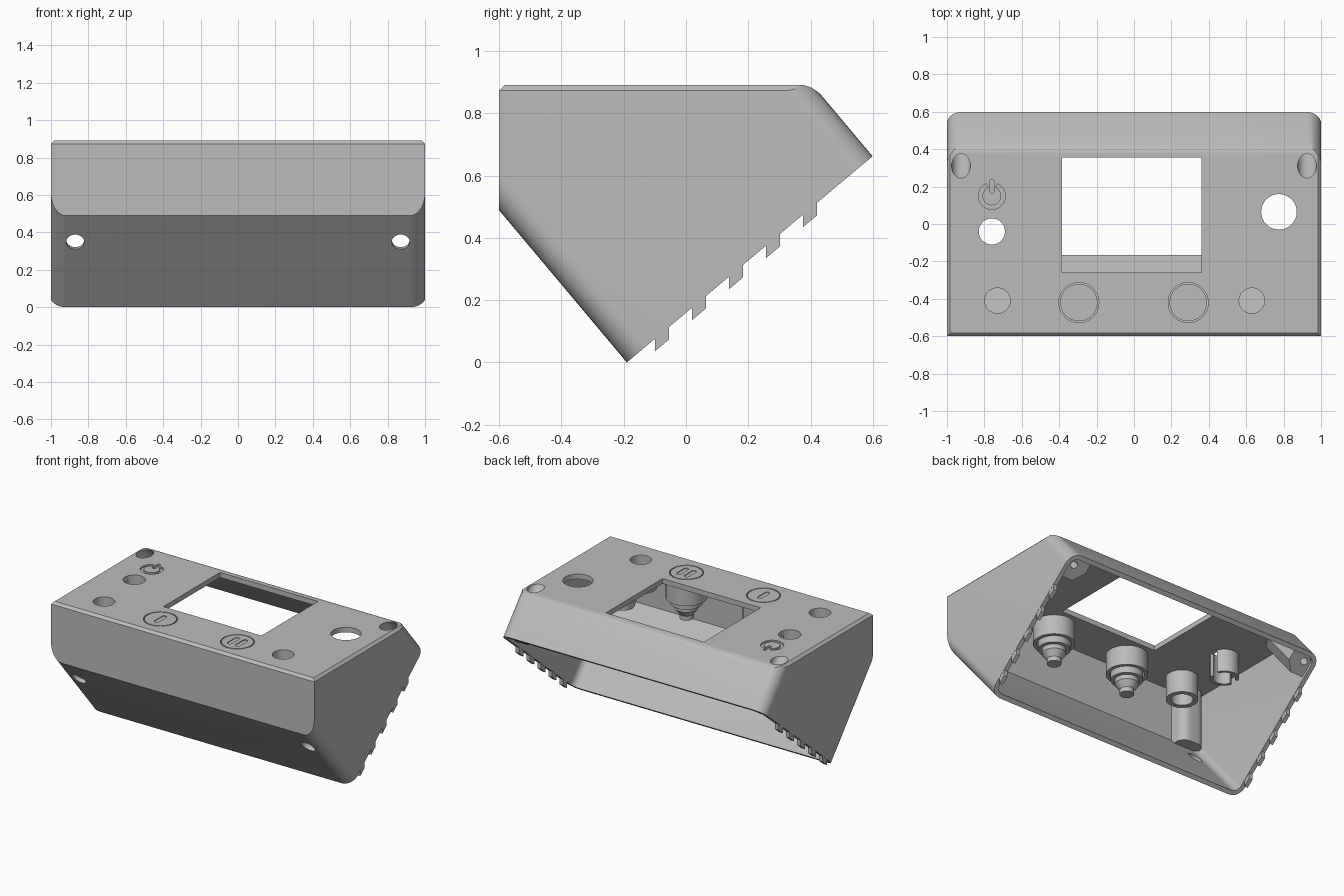
import bpy, bmesh, math
from mathutils import Matrix, Vector

old = bpy.data.objects.get("Cube")
if old:
    bpy.data.objects.remove(old, do_unlink=True)

grey = bpy.data.materials.new("light_grey_plastic")
colour = (0.5, 0.5, 0.5, 1)
grey.use_nodes = True
grey.diffuse_color = colour
grey.node_tree.nodes["Principled BSDF"].inputs["Base Color"].default_value = colour

# Tilted frame: y runs along the open base, z is square to it
TILT = Matrix.Translation((0, -0.19, 0)) @ Matrix.Rotation(math.radians(40), 4, 'X')
LEN, TOP, FRONT = 1.03, 0.89, -0.6
FLAT = Matrix.Identity(4)


def finish(bm, name):
    bmesh.ops.recalc_face_normals(bm, faces=bm.faces)
    mesh = bpy.data.meshes.new(name)
    bm.to_mesh(mesh)
    bm.free()
    mesh.materials.append(grey)
    ob = bpy.data.objects.new(name, mesh)
    bpy.context.collection.objects.link(ob)
    return ob


def prism(name, outline, low, high, matrix=FLAT, planes=()):
    """Extrude an outline, then trim it by (point, outward normal) planes."""
    bm = bmesh.new()
    face = bm.faces.new([bm.verts.new((x, y, low)) for x, y in outline])
    top = bmesh.ops.extrude_face_region(bm, geom=[face])["geom"]
    moved = [v for v in top if isinstance(v, bmesh.types.BMVert)]
    bmesh.ops.translate(bm, vec=(0, 0, high - low), verts=moved)
    bm.transform(matrix)
    for point, normal in planes:
        geom = bm.verts[:] + bm.edges[:] + bm.faces[:]
        cut = bmesh.ops.bisect_plane(bm, geom=geom, plane_co=point, plane_no=Vector(normal).normalized(),
                                     clear_outer=True)["geom_cut"]
        bmesh.ops.holes_fill(bm, edges=[e for e in cut if isinstance(e, bmesh.types.BMEdge)])
    return finish(bm, name)


def arc(x, y, r, start=0, end=360, steps=40):
    return [(x + r * math.cos(math.radians(start + (end - start) * i / steps)),
             y + r * math.sin(math.radians(start + (end - start) * i / steps)))
            for i in range(steps + (end - start < 360))]


def rounded(x0, x1, y0, y1, r, steps=8):
    pts = []
    for i, (x, y) in enumerate([(x1 - r, y1 - r), (x0 + r, y1 - r), (x0 + r, y0 + r), (x1 - r, y0 + r)]):
        pts += arc(x, y, r, 90 * i, 90 * i + 90, steps)
    return pts


def rect(x0, x1, y0, y1):
    return [(x0, y0), (x1, y0), (x1, y1), (x0, y1)]


def lathe(name, x, y, profile, steps=40):
    """Spin a closed (radius, z) profile round a vertical axis."""
    bm = bmesh.new()
    verts = [bm.verts.new((x + r, y, z)) for r, z in profile]
    edges = [bm.edges.new((v, verts[(i + 1) % len(verts)])) for i, v in enumerate(verts)]
    bmesh.ops.spin(bm, geom=verts + edges, cent=(x, y, 0), axis=(0, 0, 1), angle=math.tau,
                   steps=steps, use_duplicate=False)
    bmesh.ops.remove_doubles(bm, verts=bm.verts, dist=0.0001)
    return finish(bm, name)


def combine(ob, tools, operation='DIFFERENCE'):
    for tool in tools:
        mod = ob.modifiers.new("cut", 'BOOLEAN')
        mod.object, mod.operation, mod.solver = tool, operation, 'EXACT'
    bpy.context.view_layer.update()
    graph = bpy.context.evaluated_depsgraph_get()
    mesh = bpy.data.meshes.new_from_object(ob.evaluated_get(graph))
    ob.modifiers.clear()
    ob.data = mesh
    for tool in tools:
        bpy.data.objects.remove(tool, do_unlink=True)


# Outer shell with trimmed top, front and chamfered edges
shell = prism("enclosure_shell", rounded(-1, 1, 0, LEN, 0.08), 0, 1.4, TILT, [
    ((0, 0, TOP), (0, 0, 1)), ((0, FRONT, 0), (0, -1, 0)),
    ((0, FRONT, TOP - 0.017), (0, -1, 1)),
    ((1, 0, TOP - 0.017), (1, 0, 1)), ((-1, 0, TOP - 0.017), (-1, 0, 1)),
    ((0, 0.38, TOP), (0, 0.3, 0.95)), ((0, 0.4, 0.884), (0, 0.55, 0.83))])

# Cavity, leaving the corner screw bosses and front posts standing
cavity = prism("cavity", rounded(-0.97, 0.97, 0.03, LEN - 0.03, 0.05), -0.1, 1.4, TILT, [
    ((0, 0, TOP - 0.035), (0, 0, 1)), ((0, FRONT + 0.03, 0), (0, -1, 0))])
keep = []
for s in (-1, 1):
    boss = [(s * 0.82, LEN + 0.1), (s * 0.82, 0.93), (s * 0.88, 0.86), (s * 1.1, 0.86), (s * 1.1, LEN + 0.1)]
    keep.append(prism("rear_boss", boss, 0.02, 1, TILT))
    keep.append(prism("front_post", rounded(s * 0.87 - 0.09, s * 0.87 + 0.09, -0.7, -0.46, 0.06), 0.47, 1))
combine(cavity, keep)
combine(shell, [cavity])

# Openings: display window, holes, button wells, screw bores, engraved power mark
BUTTONS, ROW = (-0.295, 0.29), -0.42
SMALL = ((-0.73, -0.41), (0.63, -0.41))
LAMP = (-0.76, -0.04)
cuts = [prism("window", rect(-0.385, 0.36, -0.26, 0.355), 0.8, 1)]
for x, y, r in [(*SMALL[0], 0.068), (*SMALL[1], 0.068), (*LAMP, 0.07), (0.775, 0.065, 0.095),
                (BUTTONS[0], ROW, 0.107), (BUTTONS[1], ROW, 0.107)]:
    cuts.append(prism("hole", arc(x, y, r), 0.8, 1))
for s in (-1, 1):
    cuts.append(prism("head_bore", arc(s * 0.925, 0.955, 0.05), 0.1, 1, TILT))
    cuts.append(prism("screw_bore", arc(s * 0.925, 0.955, 0.024), -0.1, 0.2, TILT))
    slant = Matrix.Translation((s * 0.87, -0.48, 0.35)) @ Matrix.Rotation(math.radians(-70), 4, 'X')
    cuts.append(prism("front_hole", arc(0, 0, 0.048), -0.15, 0.12, slant))
cx, cy = -0.76, 0.15
ring = arc(cx, cy, 0.072, 115, 425) + arc(cx, cy, 0.05, 115, 425)[::-1]
cuts.append(prism("power_ring", ring, TOP - 0.012, 1))
cuts.append(prism("power_bar", rounded(cx - 0.012, cx + 0.012, cy + 0.015, cy + 0.088, 0.011), TOP - 0.012, 1))
combine(shell, cuts)

# Push buttons with stepped stems, each in a guide collar
objects = [shell]
for x, marks in zip(BUTTONS, ((0,), (-0.03, 0.03))):
    button = lathe("push_button", x, ROW, [
        (0, TOP), (0.1, TOP), (0.1, 0.68), (0.075, 0.68), (0.075, 0.65), (0.045, 0.61), (0.045, 0.58), (0, 0.58)])
    combine(button, [prism("mark", rounded(x + m - 0.016, x + m + 0.016, ROW - 0.055, ROW + 0.055, 0.015),
                           TOP - 0.005, 1) for m in marks])
    objects += [button, lathe("button_collar", x, ROW, [
        (0.107, 0.865), (0.13, 0.865), (0.13, 0.72), (0.107, 0.72)])]

# Tubes under the small holes and a slotted lamp holder
for x, y in SMALL:
    objects.append(lathe("hole_tube", x, y, [(0.068, 0.865), (0.1, 0.865), (0.1, 0.7), (0.068, 0.7)]))
for start in (20, 200):
    half = arc(*LAMP, 0.09, start, start + 140) + arc(*LAMP, 0.07, start, start + 140)[::-1]
    objects.append(prism("lamp_holder", half, 0.7, 0.865))

# Row of small teeth along the lower edge of both side walls
for s in (-1, 1):
    for i in range(5):
        y0 = -0.1 + 0.119 * i
        y1, slope = y0 + 0.045, math.tan(math.radians(40))
        low0, low1 = (y0 + 0.19) * slope, (y1 + 0.19) * slope
        outline = [(y0, low0 - 0.04), (y1, low1 - 0.04), (y1, low1 + 0.01), (y0, low0 + 0.01)]
        side = Matrix(((0, 0, s, 0), (1, 0, 0, 0), (0, 1, 0, 0), (0, 0, 0, 1)))
        objects.append(prism("edge_tooth", outline, 0.972, 0.999, side))

bpy.ops.object.select_all(action='DESELECT')
for ob in objects:
    ob.select_set(True)
bpy.context.view_layer.objects.active = shell
bpy.ops.object.shade_smooth_by_angle(angle=math.radians(25))
